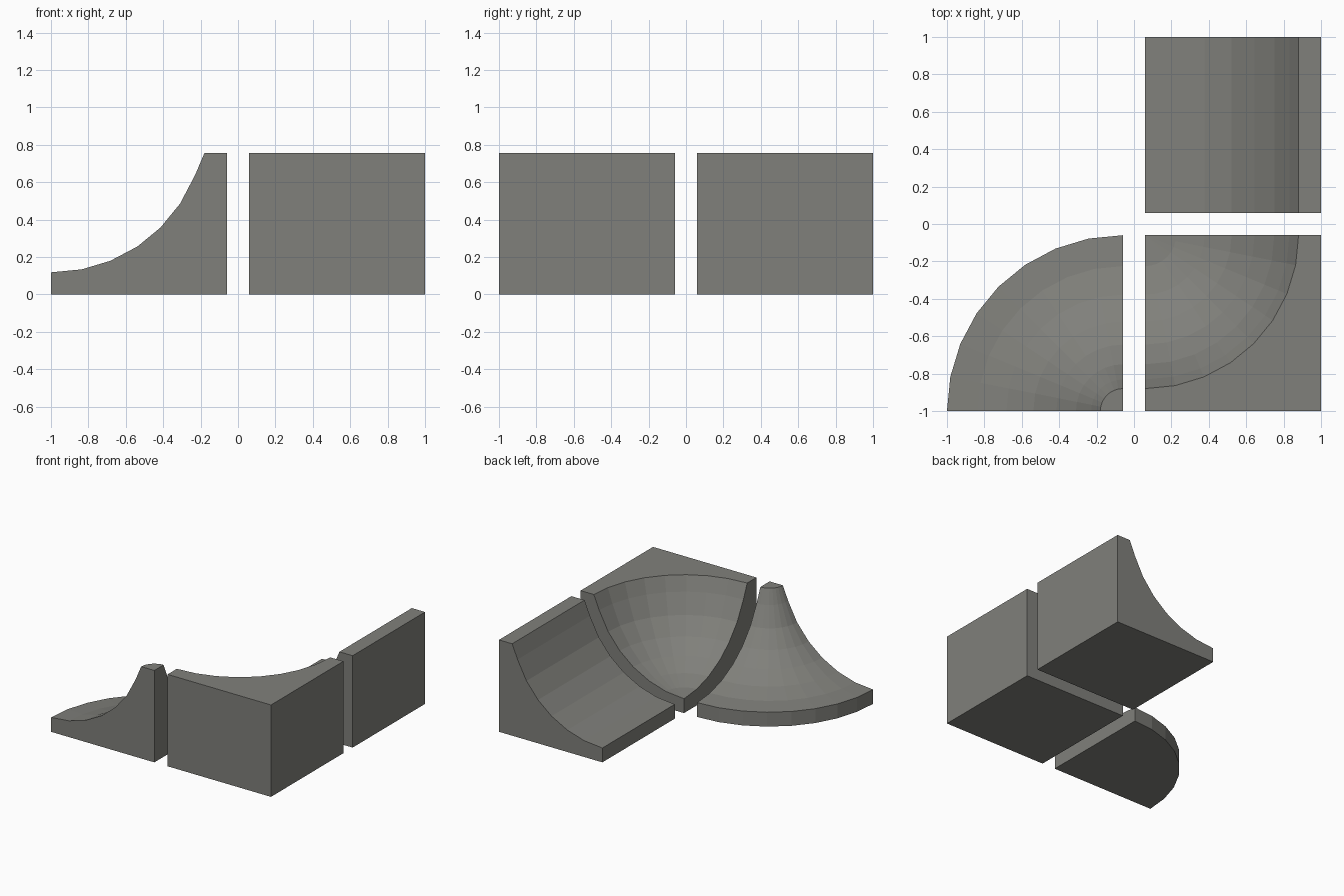
import bpy, bmesh, math

if "Cube" in bpy.data.objects:
    bpy.data.objects.remove(bpy.data.objects["Cube"])

GAP, SIZE, HEIGHT, LIP = 0.06, 0.94, 0.755, 0.118
STEPS = 8
# Ramp curve: distance from the low edge, height
CURVE = [(0, LIP), (0.165, 0.134), (0.318, 0.180), (0.462, 0.256), (0.585, 0.357),
         (0.690, 0.485), (0.771, 0.639), (0.82, HEIGHT)]

concrete = bpy.data.materials.new("concrete grey")
concrete.diffuse_color = (0.216, 0.216, 0.198, 1)
concrete.use_nodes = True
concrete.node_tree.nodes["Principled BSDF"].inputs["Base Color"].default_value = concrete.diffuse_color


def loft(name, sections):
    """Join closed cross-sections into a capped solid."""
    bm = bmesh.new()
    rings = [[bm.verts.new(p) for p in s] for s in sections]
    n = len(rings[0])
    for a, b in zip(rings, rings[1:]):
        for i in range(n):
            j = (i + 1) % n
            bm.faces.new((a[i], a[j], b[j], b[i]))
    bm.faces.new(rings[0])
    bm.faces.new(rings[-1])
    bmesh.ops.remove_doubles(bm, verts=bm.verts[:], dist=1e-5)
    bmesh.ops.recalc_face_normals(bm, faces=bm.faces[:])
    mesh = bpy.data.meshes.new(name)
    bm.to_mesh(mesh)
    bm.free()
    mesh.materials.append(concrete)
    ob = bpy.data.objects.new(name, mesh)
    bpy.context.collection.objects.link(ob)


def swing(cx, cy, start, profile):
    """Quarter-turn sections about a vertical axis; profile(angle) gives (r, z)."""
    out = []
    for k in range(STEPS + 1):
        a = math.radians(start + 90 * k / STEPS)
        out.append([(cx + r * math.cos(a), cy + r * math.sin(a), z) for r, z in profile(a)])
    return out


# Straight quarter pipe
side = [(0, 0)] + CURVE + [(SIZE, HEIGHT), (SIZE, 0)]
loft("straight_ramp", [[(GAP + d, y, z) for d, z in side] for y in (GAP, 1)])


# Inner corner: bowl with a square outside
def bowl(a):
    edge = SIZE / max(abs(math.cos(a)), abs(math.sin(a)))
    return [(0, 0)] + CURVE + [(edge, HEIGHT), (edge, 0)]


loft("inner_corner_ramp", swing(GAP, -GAP, -90, bowl))

# Outer corner: flared quarter cone
flare = [(0, 0), (SIZE, 0)] + [(SIZE - d, z) for d, z in CURVE] + [(0, HEIGHT)]
loft("outer_corner_ramp", swing(-GAP, -1, 90, lambda a: flare))
